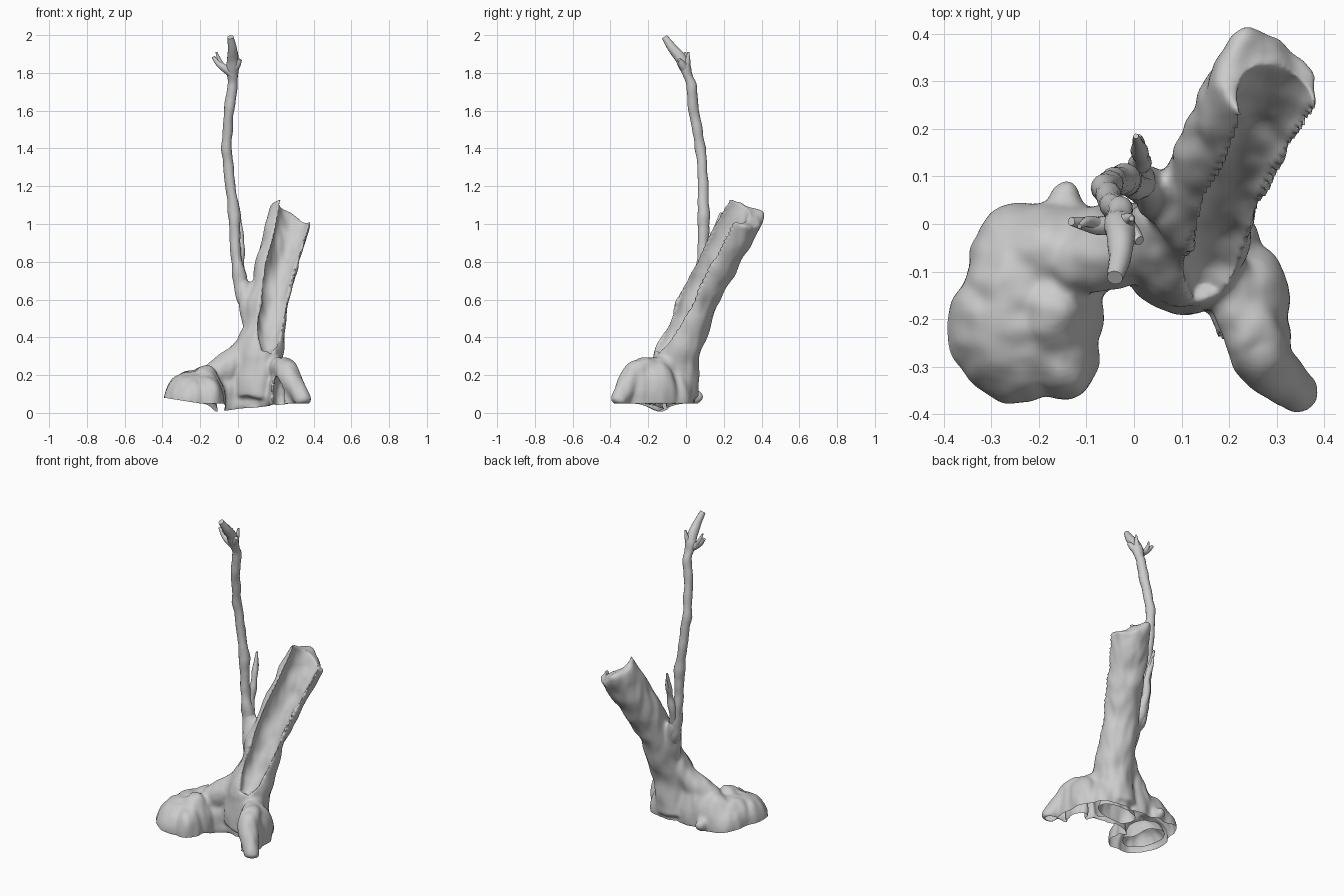
import bpy, bmesh, math, random
from mathutils import Vector, Matrix, noise

if "Cube" in bpy.data.objects:
    bpy.data.objects.remove(bpy.data.objects["Cube"])

random.seed(4)


def new_object(name, bm):
    bmesh.ops.recalc_face_normals(bm, faces=bm.faces)
    me = bpy.data.meshes.new(name)
    bm.to_mesh(me)
    bm.free()
    ob = bpy.data.objects.new(name, me)
    bpy.context.collection.objects.link(ob)
    return ob


def spline(pts, steps):
    """Catmull-Rom through (x, y, z, radius) points."""
    P = [Vector(p) for p in pts]
    P = [2 * P[0] - P[1]] + P + [2 * P[-1] - P[-2]]
    out = []
    for i in range(1, len(P) - 2):
        a, b, c, d = P[i - 1:i + 3]
        for k in range(steps):
            t = k / steps
            out.append(0.5 * (2 * b + (c - a) * t + (2 * a - 5 * b + 4 * c - d) * t * t
                              + (3 * b - a - 3 * c + d) * t ** 3))
    return out + [P[-2]]


def tube(bm, pts, sides=12, steps=4, rough=0.0):
    """Closed round tube along a path; returns its last ring."""
    path = spline(pts, steps)
    rings = []
    for i, p in enumerate(path):
        d = (path[min(i + 1, len(path) - 1)] - path[max(i - 1, 0)]).xyz.normalized()
        u = Vector((1, 0, 0))
        u = (u - d * u.dot(d)).normalized() if abs(d.x) < 0.95 else Vector((0, 0, 1)).cross(d).normalized()
        w = d.cross(u)
        ring = []
        for k in range(sides):
            a = math.tau * k / sides
            o = u * math.cos(a) + w * math.sin(a)
            q = p.xyz + o * p.w
            ring.append(bm.verts.new(q + o * p.w * rough * noise.noise(q * 14)))
        rings.append(ring)
    for r, s in zip(rings, rings[1:]):
        for k in range(sides):
            j = (k + 1) % sides
            bm.faces.new((r[k], r[j], s[j], s[k]))
    bm.faces.new(rings[0][::-1])
    bm.faces.new(rings[-1])
    return rings[-1], d


def blob(bm, c, r):
    bmesh.ops.create_uvsphere(bm, u_segments=24, v_segments=14, radius=1,
                              matrix=Matrix.Translation(c) @ Matrix.Diagonal((*r, 1)))


# leaning trunk with a splintered top
bm = bmesh.new()
rim, axis = tube(bm, [(.10, -.06, .08, .13), (.115, -.055, .28, .118), (.138, 0, .42, .108), (.162, .065, .6, .106),
                      (.208, .165, .8, .108), (.267, .27, 1.0, .115), (.282, .297, 1.05, .117)], 32)
for v in rim:
    left_peak = math.exp(-((v.co.x - .21) / .035) ** 2)
    v.co += axis * (.085 * left_peak - .015 + random.uniform(-.025, .025))

# swollen root lobe on the left, the flare around the foot and the right buttress
for c, r in [((-.24, -.21, .06), (.152, .165, .155)), ((-.15, -.06, .08), (.165, .105, .175)),
             ((-.24, -.12, .06), (.12, .16, .165)), ((-.17, -.18, .07), (.10, .14, .175)),
             ((-.15, -.28, .06), (.072, .095, .14)), ((-.145, .05, .09), (.036, .042, .04)),
             ((-.04, -.04, .10), (.13, .085, .19)), ((.13, -.05, .07), (.135, .095, .22)),
             ((.245, -.17, .11), (.075, .13, .165)), ((.265, -.25, .10), (.065, .08, .16))]:
    blob(bm, c, r)
# ridge to the lobe, front foot wall, right root toe, sapling collar
tube(bm, [(-.14, -.09, .19, .07), (-.06, -.065, .235, .075), (.01, -.04, .3, .07), (.08, 0, .42, .06),
          (.11, .04, .55, .05)])
tube(bm, [(-.13, -.12, .04, .05), (0, -.08, .05, .05), (.12, -.10, .06, .05), (.22, -.16, .10, .06)])
tube(bm, [(.16, -.05, .25, .06), (.22, -.17, .24, .055), (.25, -.25, .23, .06), (.29, -.31, .15, .055),
          (.335, -.345, .085, .047), (.35, -.36, .05, .04)])
tube(bm, [(.10, .0, .4, .06), (.065, .05, .55, .05), (.03, .08, .66, .038), (.012, .088, .73, .032)])
trunk = new_object("trunk_and_roots", bm)

# hollows: open gutter in the trunk and the undersides of the roots
cutters = []
bm = bmesh.new()
tube(bm, [(.15, -.15, .32, .03), (.162, -.10, .40, .06), (.187, -.015, .57, .075), (.23, .09, .79, .082),
          (.285, .20, .99, .09), (.335, .31, 1.2, .10)], 24)
cutters.append(new_object("gutter_cutter", bm))
for c, r in [((-.22, -.18, .03), (.12, .135, .13)), ((.09, -.045, .02), (.13, .06, .16)),
             ((.225, -.245, .09), (.045, .085, .12))]:
    bm = bmesh.new()
    blob(bm, c, r)
    cutters.append(new_object("root_cutter", bm))


def fuse(ob, size, soft):
    m = ob.modifiers.new("fuse", 'REMESH')
    m.mode = 'VOXEL'
    m.voxel_size = size
    s = ob.modifiers.new("soften", 'SMOOTH')
    s.factor = .5
    s.iterations = soft


fuse(trunk, .01, 8)
for c in cutters:
    c.hide_render = True
    b = trunk.modifiers.new("hollow", 'BOOLEAN')
    b.operation = 'DIFFERENCE'
    b.solver = 'EXACT'
    b.object = c
fuse(trunk, .007, 5)
me = bpy.data.meshes.new_from_object(trunk.evaluated_get(bpy.context.evaluated_depsgraph_get()))
trunk.modifiers.clear()
trunk.data = me
for c in cutters:
    bpy.data.objects.remove(c)

# bark relief, then an uneven open underside
bm = bmesh.new()
bm.from_mesh(me)
bm.normal_update()
moves = []
for v in bm.verts:
    p = v.co
    n = .012 * noise.noise(p * 8) + .006 * noise.noise(Vector((p.x * 22, p.y * 22, p.z * 7)))
    moves.append(v.normal * (n + .002))
under = set()
for v, m in zip(bm.verts, moves):
    v.co += m
    x, y, z = v.co
    s = max(0, 1 - (x + .13) / .43 if x > -.13 else 1 + (x + .13) / .06)
    level = .05 - .045 * min(1, s) * math.exp(-((y + .14) / .07) ** 2) + .03 * max(0, -x - .2) / .19
    if z <= level:
        v.co.z = level
        under.add(v)
bmesh.ops.delete(bm, geom=[f for f in bm.faces if all(v in under for v in f.verts)], context='FACES')
bm.to_mesh(me)
bm.free()

# thin upright sapling, its side shoot and its broken twigs
stems = {
    "sapling": [(.05, .06, .58, .045), (.012, .085, .7, .037), (-.015, .092, .88, .031), (-.02, .092, 1.05, .03),
                (-.04, .09, 1.22, .027), (-.06, .075, 1.4, .026), (-.05, .045, 1.58, .027), (-.03, .03, 1.72, .028),
                (-.03, .005, 1.8, .031), (-.03, -.02, 1.87, .03), (-.028, -.07, 1.93, .021), (-.04, -.112, 1.99, .015)],
    "side_shoot": [(.02, .085, .68, .026), (.012, .115, .78, .026), (.014, .135, .88, .02),
                   (.012, .16, .97, .017), (.004, .185, 1.06, .005)],
    "side_shoot_spur": [(.014, .14, .9, .014), (.012, .175, .97, .011), (.01, .185, 1.02, .005)],
    "left_twig": [(-.03, 0, 1.79, .022), (-.07, -.005, 1.825, .018), (-.105, 0, 1.85, .013), (-.132, .005, 1.885, .009)],
    "upper_left_twig": [(-.07, -.005, 1.82, .015), (-.095, .005, 1.86, .011), (-.115, -.005, 1.91, .005)],
    "right_twig": [(-.03, 0, 1.81, .024), (-.005, -.02, 1.845, .018), (.012, -.035, 1.87, .009)],
    "back_twig": [(-.03, .0, 1.82, .022), (-.01, .01, 1.87, .014), (-.005, .012, 1.91, .006)],
}
for name, pts in stems.items():
    bm = bmesh.new()
    tube(bm, pts, 14, 6, .35)
    new_object(name, bm)

# smooth shading
for ob in bpy.context.scene.objects:
    ob.select_set(True)
bpy.context.view_layer.objects.active = trunk
bpy.ops.object.shade_smooth_by_angle(angle=math.radians(60))
